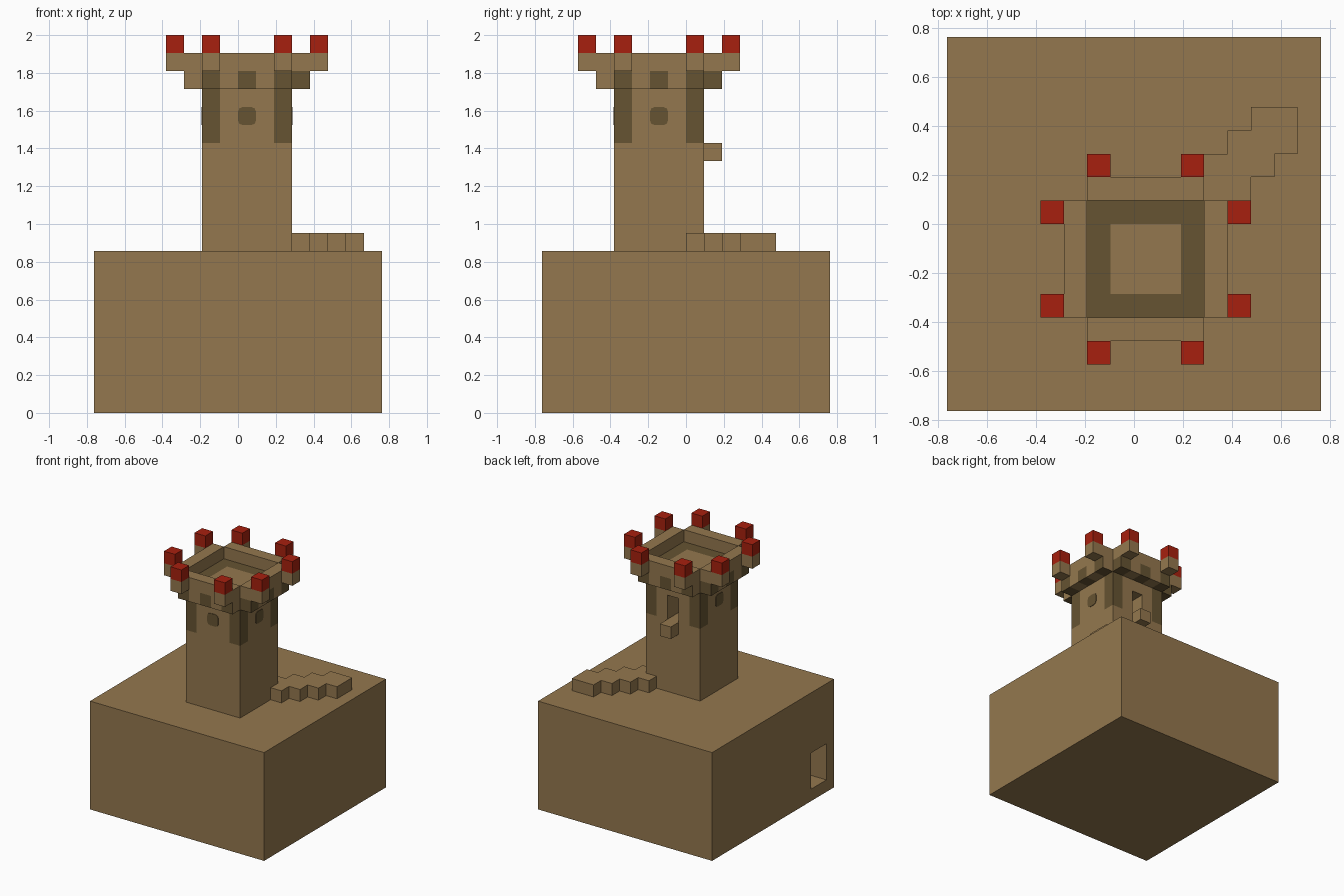
import bpy, bmesh, math
from mathutils import Matrix, Vector

if "Cube" in bpy.data.objects:
    bpy.data.objects.remove(bpy.data.objects["Cube"], do_unlink=True)

U = 2 / 21  # size of one building cube


def material(name, rgb):
    m = bpy.data.materials.new(name)
    m.use_nodes = True
    m.diffuse_color = (*rgb, 1)
    m.node_tree.nodes["Principled BSDF"].inputs["Base Color"].default_value = (*rgb, 1)
    return m


SAND = material("sandstone", (0.296, 0.187, 0.077))
DARK = material("dark stone", (0.133, 0.087, 0.032))
RED = material("red", (0.386, 0.0144, 0.0045))

TOWER_AXIS = Vector((8.5, 6.5, 0))


def block(name, lo, hi, mats=(SAND,), cuts=(), rule=None, turn=0, bevel=0):
    """Box in cube units, cut along planes (axis, position); rule(face centre) picks the slot."""
    lo, hi = Vector(lo), Vector(hi)
    size = hi - lo
    bm = bmesh.new()
    bmesh.ops.create_cube(bm, size=1, matrix=Matrix.Translation((lo + hi) / 2) @ Matrix.Diagonal((*size, 1)))
    if bevel:
        edges = [e for e in bm.edges if abs(e.verts[0].co.y - e.verts[1].co.y) > 1e-4]
        bmesh.ops.bevel(bm, geom=edges, offset=bevel, segments=2, profile=0.5, affect='EDGES')
    for axis, pos in cuts:
        normal, point = Vector(), Vector()
        normal[axis], point[axis] = 1, pos
        bmesh.ops.bisect_plane(bm, geom=bm.verts[:] + bm.edges[:] + bm.faces[:],
                               plane_co=point, plane_no=normal)
    if rule:
        for f in bm.faces:
            f.material_index = int(rule(f.calc_center_median()))
    # turn about the tower axis, then go from cube units to scene units
    spin = (Matrix.Translation(TOWER_AXIS) @ Matrix.Rotation(turn * math.pi / 2, 4, 'Z')
            @ Matrix.Translation(-TOWER_AXIS))
    bm.transform(Matrix.Scale(U, 4) @ Matrix.Translation((-8, -8, 0)) @ spin)
    me = bpy.data.meshes.new(name)
    bm.to_mesh(me)
    bm.free()
    for m in mats:
        me.materials.append(m)
    ob = bpy.data.objects.new(name, me)
    bpy.context.collection.objects.link(ob)
    return ob


def carve(ob, name, lo, hi):
    cutter = block(name, lo, hi)
    cutter.hide_render = cutter.hide_viewport = True
    mod = ob.modifiers.new("opening", 'BOOLEAN')
    mod.operation, mod.solver, mod.object = 'DIFFERENCE', 'EXACT', cutter


def corner(c):
    return abs(c.x - 8.5) > 1.5 and abs(c.y - 6.5) > 1.5


# Base with a low doorway on one side
base = block("base", (0, 0, 0), (16, 16, 9))
carve(base, "base_doorway_cutter", (-1, 1, 1), (4, 3, 4))

# Tower with dark upper corners and a doorway at the back
grid = [(0, 7), (0, 10), (1, 5), (1, 8)]
tower = block("tower", (6, 4, 9), (11, 9, 18), (SAND, DARK), grid + [(2, 15)],
              lambda c: c.z > 15 and corner(c))
carve(tower, "tower_doorway_cutter", (8, 7, 15), (9, 10, 17))
block("balcony_step", (8, 9, 14), (9, 10, 15))

# Gallery floor with a dark border
block("gallery_floor", (6, 4, 18), (11, 9, 19), (SAND, DARK), grid,
      lambda c: abs(c.x - 8.5) > 1.5 or abs(c.y - 6.5) > 1.5)

for k, side in enumerate(("front", "left", "back", "right")):
    # Parapet wall with alternating dark stones in its lower row
    block(side + "_parapet", (6, 3, 18), (11, 4, 20), (SAND, DARK),
          [(0, x) for x in (7, 8, 9, 10)] + [(2, 19)],
          lambda c: c.z < 19 and int(c.x + 0.001) % 2 == 0, turn=k)
    # Red-topped merlons standing out from the parapet
    for x in (6, 10):
        block(side + "_merlon", (x, 2, 19), (x + 1, 3, 21), (SAND, RED), [(2, 20)],
              lambda c: c.z > 20, turn=k)
    # Flush rounded window
    if side != "back":
        block(side + "_window", (8, 3.96, 16), (9, 4.02, 17), (DARK,), turn=k, bevel=0.25)

# Diagonal raised path leading from the tower
path = [(10 + k, 8 + k) for k in range(4)]
for x, y in path:
    block("path_slab", (x, y, 9), (x + 2, y + 2, 10))
